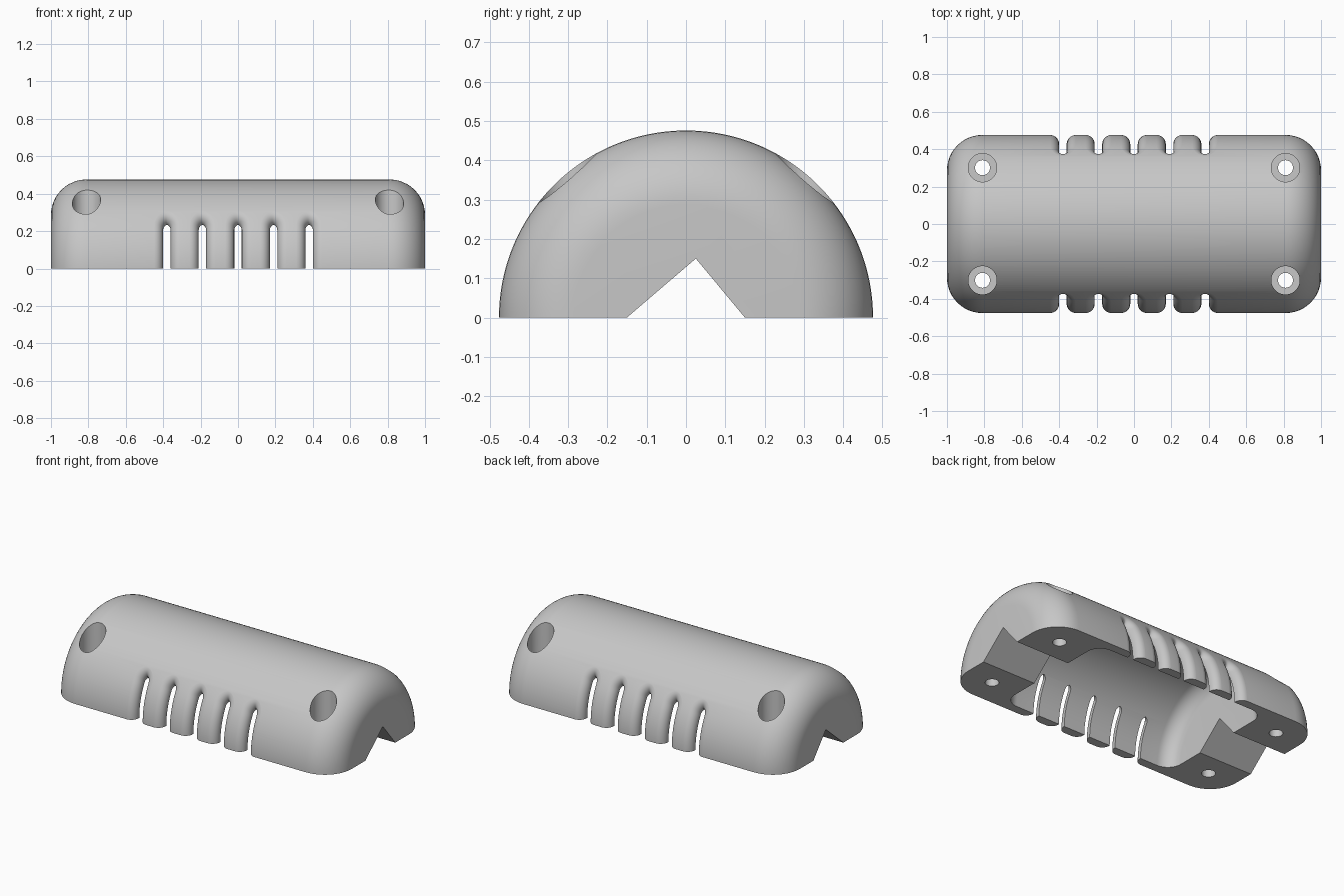
import bpy, bmesh
from math import sin, cos, pi, sqrt
from mathutils import Vector

cube = bpy.data.objects.get("Cube")
if cube:
    bpy.data.objects.remove(cube, do_unlink=True)

R = 0.476          # outer radius of the half-round shell
INNER = 0.419      # cavity radius

grey = bpy.data.materials.new("light_grey")
grey.use_nodes = True
color = (0.57, 0.57, 0.57, 1)
grey.diffuse_color = color
grey.node_tree.nodes["Principled BSDF"].inputs["Base Color"].default_value = color


def loft(name, rings):
    """Solid skinned through equal-length closed rings, capped at both ends."""
    bm = bmesh.new()
    loops = [[bm.verts.new(p) for p in ring] for ring in rings]
    for a, b in zip(loops, loops[1:]):
        for i in range(len(a)):
            j = (i + 1) % len(a)
            bm.faces.new((a[i], a[j], b[j], b[i]))
    bm.faces.new(loops[0])
    bm.faces.new(loops[-1])
    bmesh.ops.recalc_face_normals(bm, faces=bm.faces)
    bmesh.ops.triangulate(bm, faces=bm.faces)
    mesh = bpy.data.meshes.new(name)
    bm.to_mesh(mesh)
    bm.free()
    mesh.materials.append(grey)
    obj = bpy.data.objects.new(name, mesh)
    bpy.context.collection.objects.link(obj)
    return obj


def half_round(name, radius, length, fillet, skirt=0, steps=12, n=96):
    """Half cylinder along x with filleted ends; skirt extends it downward."""
    arc = [pi / 2 * i / steps for i in range(steps + 1)]
    right = [(length - fillet + fillet * cos(a), radius - fillet + fillet * sin(a)) for a in arc]
    profile = right + [(-x, r) for x, r in reversed(right)]
    rings = []
    for x, r in profile:
        ring = [(x, r * cos(pi * i / n), r * sin(pi * i / n)) for i in range(n + 1)]
        if skirt:
            ring += [(x, -r, -skirt), (x, r, -skirt)]
        rings.append(ring)
    return loft(name, rings)


def rod(name, x, y, radius, z0, z1, n=48):
    """Upright cylinder."""
    return loft(name, [[(x + radius * cos(2 * pi * i / n), y + radius * sin(2 * pi * i / n), z)
                        for i in range(n)] for z in (z0, z1)])


def slot(name, x, side, w=0.02, top=0.207, fillet=0.05, steps=10, n=20):
    """Round-topped slot cutter with a rolling-ball fillet onto the shell."""
    # outline points (u, z) with their outward normals
    leg = [(w, -0.03 + (top + 0.03) * i / n, 1, 0) for i in range(n)]
    arch = [(w * cos(t), top + w * sin(t), cos(t), sin(t))
            for t in (pi * i / n for i in range(n + 1))]
    outline = leg + arch + [(-u, z, -1, 0) for u, z, _, _ in reversed(leg)]

    columns = []
    for u, z, nu, nz in outline:
        cu, cz = u + fillet * nu, z + fillet * nz
        center = Vector((cu, sqrt((R - fillet) ** 2 - cz * cz), cz))
        start = Vector((-nu, 0, -nz))
        radial = Vector((0, center.y, cz)).normalized()
        sweep = start.angle(radial)
        across = (radial - start * start.dot(radial)).normalized()
        column = [Vector((u, 0.2, z))]
        for i in range(steps + 1):
            a = 0.93 * sweep * i / steps
            column.append(center + fillet * (cos(a) * start + sin(a) * across))
        # run out along the tangent, then clear of the shell
        column.append(column[-1] + 0.02 * (cos(a) * across - sin(a) * start))
        column.append(Vector((column[-1].x, 0.6, column[-1].z)))
        columns.append(column)
    return loft(name, [[(x + p.x, side * p.y, p.z) for p in ring] for ring in zip(*columns)])


# Outer shell
shell = half_round("shell_cover", R, 1.0, 0.19)

# Cavity and the V-shaped cable channel through both ends
cutters = [half_round("cavity_cutter", INNER, 0.62, 0.095, skirt=0.05)]
channel = [(-0.19, -0.034), (0.025, 0.15), (0.178, -0.034)]
cutters.append(loft("channel_cutter", [[(x, y, z) for y, z in channel] for x in (-1.1, 1.1)]))

# Vent slots and counterbored screw holes on both sides
for side in (-1, 1):
    for i in range(-2, 3):
        cutters.append(slot("vent_cutter", 0.19 * i, side))
    for end in (-1, 1):
        x, y = 0.81 * end, 0.301 * side
        cutters.append(rod("screw_cutter", x, y, 0.04, -0.1, 0.3))
        cutters.append(rod("counterbore_cutter", x, y, 0.076, 0.15, 0.6))

bpy.context.view_layer.objects.active = shell
for cutter in cutters:
    mod = shell.modifiers.new("cut", 'BOOLEAN')
    mod.operation = 'DIFFERENCE'
    mod.solver = 'MANIFOLD'
    mod.object = cutter
    bpy.ops.object.modifier_apply(modifier=mod.name)
    bpy.data.objects.remove(cutter, do_unlink=True)

# Smooth curves, crisp edges
bpy.ops.object.select_all(action='DESELECT')
shell.select_set(True)
bpy.ops.object.shade_smooth_by_angle(angle=pi / 6)
